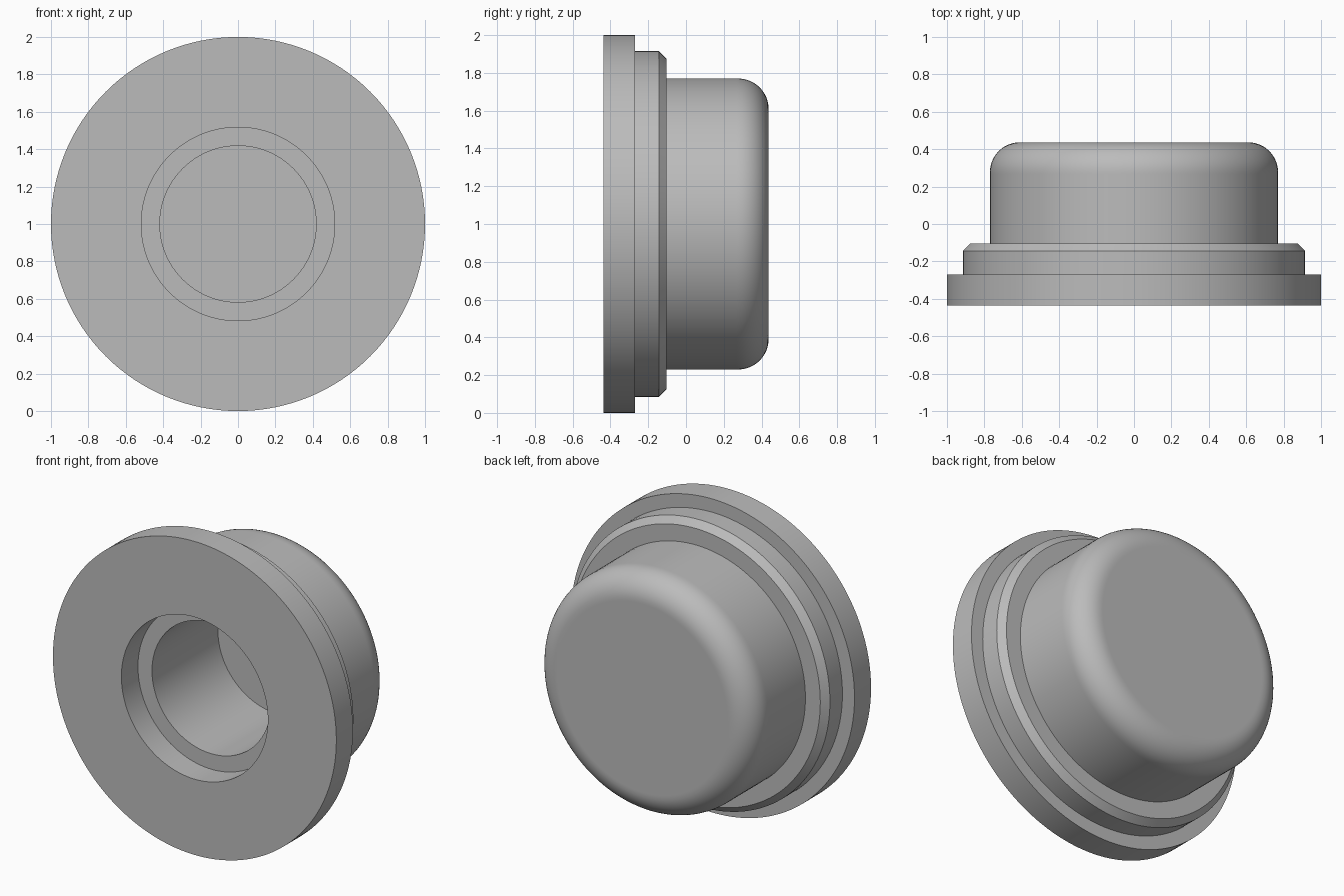
import bpy, bmesh, math
from mathutils import Vector

if "Cube" in bpy.data.objects:
    bpy.data.objects.remove(bpy.data.objects["Cube"], do_unlink=True)

grey = bpy.data.materials.new("neutral grey")
grey.use_nodes = True
grey.diffuse_color = (0.5, 0.5, 0.5, 1)
grey.node_tree.nodes["Principled BSDF"].inputs["Base Color"].default_value = (0.5, 0.5, 0.5, 1)

SEGMENTS = 128
CENTRE = Vector((0, 0, 1))


def lathe(name, profile):
    """Spin (radius, y) points around the front-to-back axis."""
    bm = bmesh.new()
    verts = [bm.verts.new((r, y, CENTRE.z)) for r, y in profile]
    edges = [bm.edges.new(pair) for pair in zip(verts, verts[1:])]
    bmesh.ops.spin(bm, geom=verts + edges, cent=CENTRE, axis=(0, 1, 0),
                   angle=math.tau, steps=SEGMENTS, use_duplicate=False)
    bmesh.ops.remove_doubles(bm, verts=bm.verts, dist=0.0001)
    bmesh.ops.recalc_face_normals(bm, faces=bm.faces)
    mesh = bpy.data.meshes.new(name)
    bm.to_mesh(mesh)
    bm.free()
    mesh.materials.append(grey)
    obj = bpy.data.objects.new(name, mesh)
    bpy.context.collection.objects.link(obj)
    bpy.ops.object.select_all(action="DESELECT")
    obj.select_set(True)
    bpy.context.view_layer.objects.active = obj
    bpy.ops.object.shade_smooth_by_angle(angle=math.radians(30))
    return obj


FRONT, BACK = -0.437, 0.437
BODY_R, FILLET = 0.77, 0.16

# Blind bore with a wider counterbore at the front
bore = [(0, 0.395), (0.418, 0.395), (0.418, FRONT + 0.167),
        (0.517, FRONT + 0.167), (0.517, FRONT)]

# Flange, then a chamfered shoulder
flange = [(1, FRONT), (1, -0.27), (0.915, -0.27), (0.915, -0.144),
          (0.875, -0.104), (BODY_R, -0.104)]

# Round body with a filleted back rim; extra rings keep flat areas flat
body = [(BODY_R, BACK - FILLET - 0.01)]
for i in range(13):
    a = math.radians(90 * i / 12)
    body.append((BODY_R - FILLET + FILLET * math.cos(a),
                 BACK - FILLET + FILLET * math.sin(a)))
body += [(BODY_R - FILLET - 0.01, BACK), (0, BACK)]

lathe("flanged_bushing", bore + flange + body)
